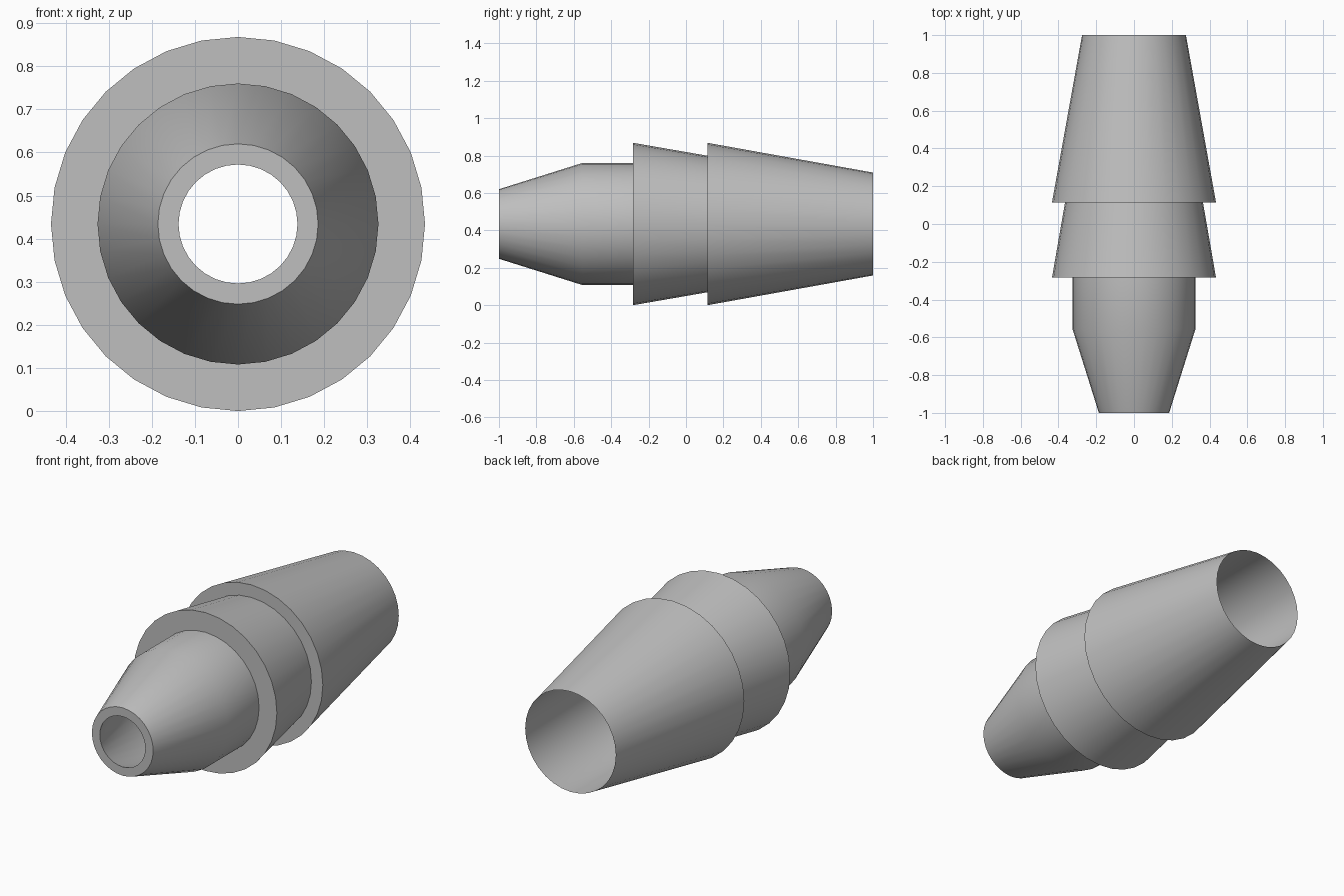
import bpy
import bmesh
import math
from mathutils import Vector

SIDES = 32
RADIUS = 0.434

cube = bpy.data.objects.get("Cube")
if cube:
    bpy.data.objects.remove(cube, do_unlink=True)

# Single grey material
grey = bpy.data.materials.new("plain_grey")
grey.use_nodes = True
colour = (0.52, 0.52, 0.52, 1.0)
grey.diffuse_color = colour
grey.node_tree.nodes["Principled BSDF"].inputs["Base Color"].default_value = colour

# Closed wall section as (distance along y, radius)
outer = [
    (-1.0, 0.186),        # nose rim
    (-0.555, 0.326),      # end of nose taper
    (-0.283, 0.326),      # collar
    (-0.283, RADIUS),     # first barb
    (0.115, 0.365),
    (0.115, RADIUS),      # second barb
    (1.0, 0.275),         # sharp rear rim
]
bore = [
    (-0.555, 0.275),      # straight bore meets the tapered bore
    (-1.0, 0.138),        # nose opening
]


def lathe(name, section, material):
    """Spin a closed section round the y axis."""
    bm = bmesh.new()
    verts = [bm.verts.new((0, y, r)) for y, r in section]
    edges = [bm.edges.new((v, verts[(i + 1) % len(verts)]))
             for i, v in enumerate(verts)]
    bmesh.ops.spin(bm, geom=verts + edges, cent=(0, 0, 0), axis=(0, 1, 0),
                   angle=math.tau, steps=SIDES)
    bmesh.ops.remove_doubles(bm, verts=bm.verts[:], dist=0.0005)
    bmesh.ops.recalc_face_normals(bm, faces=bm.faces[:])
    bmesh.ops.translate(bm, verts=bm.verts[:], vec=Vector((0, 0, RADIUS)))
    mesh = bpy.data.meshes.new(name)
    bm.to_mesh(mesh)
    bm.free()
    mesh.materials.append(material)
    obj = bpy.data.objects.new(name, mesh)
    bpy.context.collection.objects.link(obj)
    return obj


# Barbed hollow fitting
fitting = lathe("barbed_hose_fitting", outer + bore, grey)
bpy.ops.object.select_all(action='DESELECT')
fitting.select_set(True)
bpy.context.view_layer.objects.active = fitting
bpy.ops.object.shade_smooth_by_angle(angle=math.radians(30))
